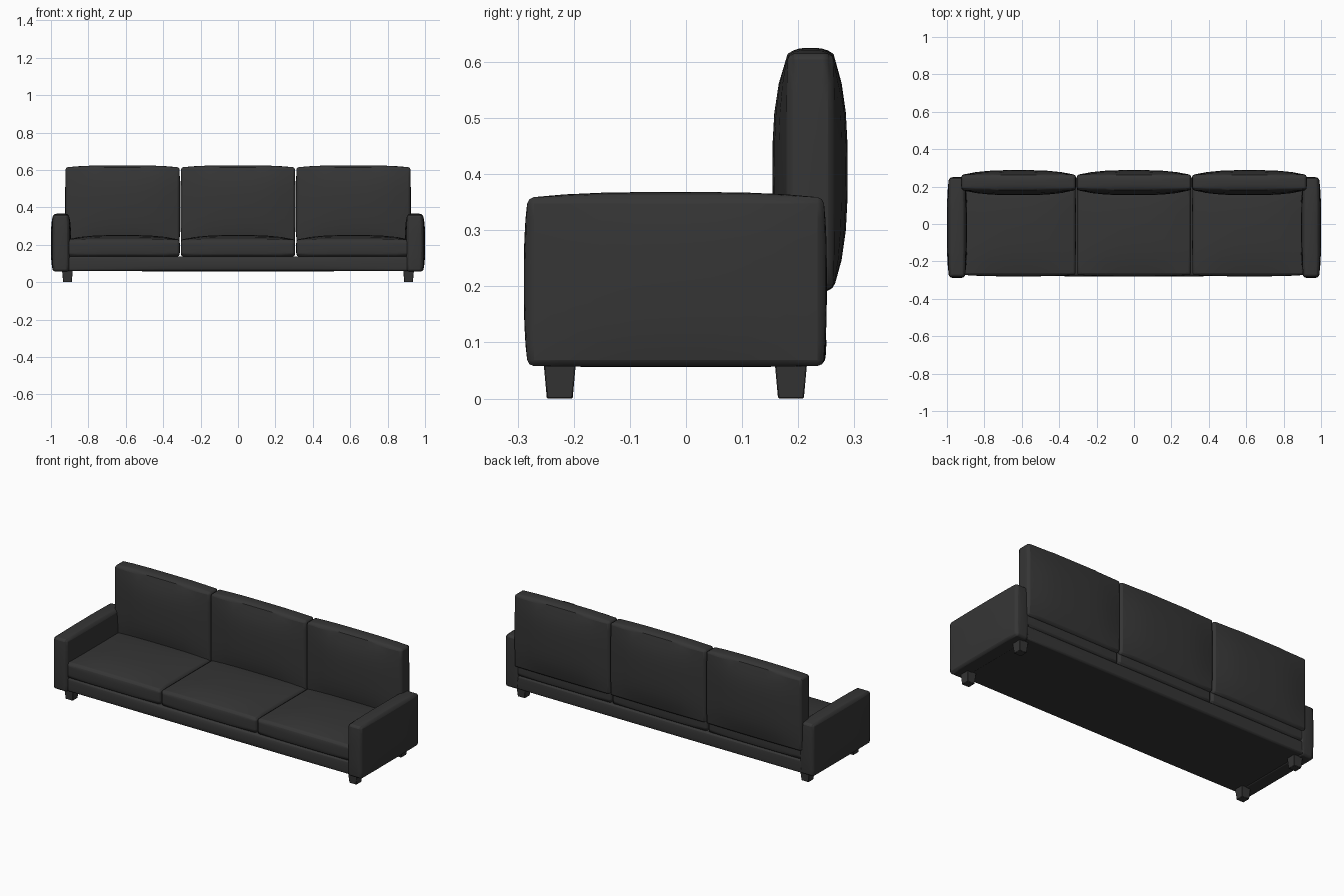
import bpy, bmesh
from mathutils import Vector

if "Cube" in bpy.data.objects:
    bpy.data.objects.remove(bpy.data.objects["Cube"])

fabric = bpy.data.materials.new("charcoal fabric")
fabric.diffuse_color = (0.036, 0.036, 0.036, 1)
fabric.use_nodes = True
fabric.node_tree.nodes["Principled BSDF"].inputs["Base Color"].default_value = fabric.diffuse_color


def finish(name, bm, bevel, segments):
    """Turn a bmesh into a named, softly bevelled object."""
    bmesh.ops.recalc_face_normals(bm, faces=bm.faces)
    mesh = bpy.data.meshes.new(name)
    bm.to_mesh(mesh)
    bm.free()
    mesh.materials.append(fabric)
    ob = bpy.data.objects.new(name, mesh)
    bpy.context.collection.objects.link(ob)
    mod = ob.modifiers.new("soft edge", 'BEVEL')
    mod.width, mod.segments = bevel, segments
    mod.limit_method, mod.angle_limit = 'ANGLE', 0.8
    bpy.ops.object.select_all(action='DESELECT')
    ob.select_set(True)
    bpy.context.view_layer.objects.active = ob
    bpy.ops.object.shade_smooth_by_angle(angle=0.6)
    return ob


def padded_box(name, lo, hi, puff_lo, puff_hi, bevel=0.01, segments=2, cuts=7):
    """Box from lo to hi whose six sides swell outwards by the given amounts."""
    lo, hi = Vector(lo), Vector(hi)
    mid, half = (lo + hi) / 2, (hi - lo) / 2
    bm = bmesh.new()
    bmesh.ops.create_cube(bm, size=2)
    bmesh.ops.subdivide_edges(bm, edges=bm.edges[:], cuts=cuts, use_grid_fill=True)
    for v in bm.verts:
        c = v.co.copy()
        for a in range(3):
            b, d = [i for i in range(3) if i != a]
            swell = (1 - abs(c[b]) ** 3) * (1 - abs(c[d]) ** 3)
            amount = puff_hi[a] if c[a] > 0 else puff_lo[a]
            v.co[a] = mid[a] + c[a] * (half[a] + amount * swell)
    return finish(name, bm, bevel, segments)


# base frame under the seats
padded_box("base", (-0.93, -0.272, 0.06), (0.93, 0.245, 0.137),
           (0, 0.008, 0.002), (0, 0.005, 0), bevel=0.008)

# three seat cushions and three back cushions
for i, label in enumerate(("left", "middle", "right")):
    x = (i - 1) * 0.617
    padded_box(label + "_seat_cushion", (x - 0.304, -0.272, 0.137), (x + 0.304, 0.245, 0.228),
               (0.002, 0.008, 0), (0.002, 0.006, 0.024), bevel=0.012)
    padded_box(label + "_back_cushion", (x - 0.304, 0.181, 0.195), (x + 0.304, 0.263, 0.614),
               (0.003, 0.027, 0.005), (0.003, 0.025, 0.011), bevel=0.012)

for s, side in ((-1, "left"), (1, "right")):
    # padded armrest
    xs = sorted((s * 0.903, s * 0.99))
    padded_box(side + "_arm", (xs[0], -0.282, 0.058), (xs[1], 0.245, 0.358),
               (0.011, 0.007, 0.002), (0.011, 0.006, 0.010), bevel=0.014)
    # tapered feet
    for y, end in ((-0.225, "front"), (0.187, "back")):
        bm = bmesh.new()
        bmesh.ops.create_cube(bm, size=1)
        for v in bm.verts:
            w = 0.058 if v.co.z > 0 else 0.046
            v.co = Vector((s * 0.912 + v.co.x * w, y + v.co.y * w,
                           0.066 if v.co.z > 0 else 0))
        finish(f"{side}_{end}_leg", bm, 0.002, 1)
